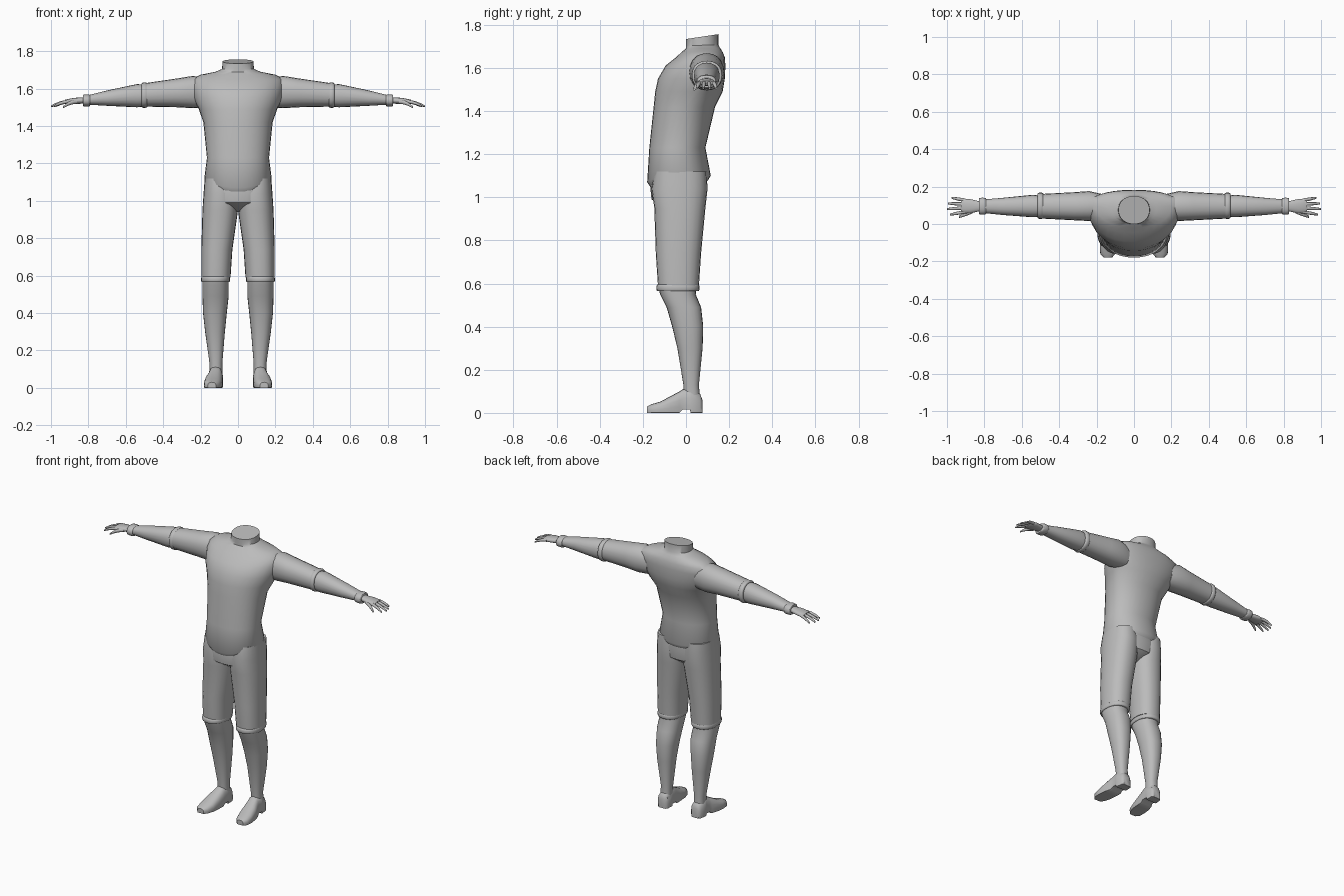
import bpy, bmesh, math
from mathutils import Vector

cube = bpy.data.objects.get("Cube")
if cube:
    bpy.data.objects.remove(cube, do_unlink=True)

grey = bpy.data.materials.new("plain grey")
grey.use_nodes = True
grey.diffuse_color = (.5, .5, .5, 1)
grey.node_tree.nodes["Principled BSDF"].inputs["Base Color"].default_value = grey.diffuse_color


def oval(count, power):
    """Yield the points of a unit superellipse."""
    for step in range(count):
        turn = math.tau * step / count
        cosine, sine = math.cos(turn), math.sin(turn)
        yield (math.copysign(abs(cosine) ** (2 / power), cosine),
               math.copysign(abs(sine) ** (2 / power), sine))


def loft(name, rings, mirror=True):
    """Skin a list of equal point rings and cap both ends."""
    bm = bmesh.new()
    loops = [[bm.verts.new(point) for point in ring] for ring in rings]
    for lower, upper in zip(loops, loops[1:]):
        for i in range(len(lower)):
            bm.faces.new((lower[i - 1], lower[i], upper[i], upper[i - 1]))
    bm.faces.new(loops[0])
    bm.faces.new(loops[-1])
    bmesh.ops.recalc_face_normals(bm, faces=bm.faces)
    mesh = bpy.data.meshes.new(name)
    bm.to_mesh(mesh)
    bm.free()
    mesh.materials.append(grey)
    obj = bpy.data.objects.new(name, mesh)
    bpy.context.collection.objects.link(obj)
    bpy.ops.object.select_all(action='DESELECT')
    obj.select_set(True)
    bpy.context.view_layer.objects.active = obj
    bpy.ops.object.shade_smooth_by_angle(angle=math.radians(45))
    if mirror:
        obj.modifiers.new("Mirror", 'MIRROR').use_mirror_merge = False


def upright_ring(z, left, right, front, back):
    """Level oval that fills the given width and depth."""
    middle = Vector(((left + right) / 2, (front + back) / 2, z))
    return [middle + Vector((a * (right - left) / 2, b * (back - front) / 2, 0))
            for a, b in oval(24, 2.3)]


def arm_ring(x, front, back, low, high):
    """Oval across the arm that fills the given depth and height."""
    middle = Vector((x, (front + back) / 2, (low + high) / 2))
    return [middle + Vector((0, a * (back - front) / 2, b * (high - low) / 2))
            for a, b in oval(20, 2.2)]


def rolled_band(name, ring, along, swell):
    """Rounded cuff that swells around a ring."""
    middle = sum(ring, Vector()) / len(ring)
    rings = []
    for step in range(9):
        turn = math.pi * step / 8
        size = 1 - swell + 2 * swell * math.sin(turn)
        rings.append([middle + (point - middle) * size + along * math.cos(turn)
                      for point in ring])
    loft(name, rings)


def torso_ring(z, width, front, back, lean=.5):
    """Level ring whose widest line lies at a share of its depth."""
    middle = front + (back - front) * lean
    hem = max(0, 1.22 - z)       # the hem hangs lower at the front
    collar = max(0, z - 1.7)     # the collar rises towards the back
    ring = []
    for a, b in oval(32, 2.15):
        reach = back - middle if b > 0 else middle - front
        drop = hem * b * b * (.2 if b > 0 else .5)
        ring.append(Vector((a * width, middle + b * reach, z - drop + collar * b / 4)))
    return ring


# Shirt body, shoulders and collar
loft("torso", [torso_ring(*key) for key in (
    (1.13, .15, -.13, .07),
    (1.1, .17, -.16, .1),
    (1.12, .18, -.18, .115),
    (1.23, .166, -.17, .09),
    (1.42, .185, -.15, .135, .53),
    (1.49, .21, -.143, .17, .6),
    (1.55, .24, -.13, .18, .68),
    (1.61, .25, -.095, .183, .68),
    (1.65, .246, -.045, .18, .66),
    (1.674, .2, -.02, .17, .6),
    (1.69, .12, 0, .16),
    (1.705, .085, 0, .15),
    (1.745, .083, 0, .15))], mirror=False)

# Trousers
loft("pelvis", [upright_ring(z, -half, half, front, back) for z, half, front, back in (
    (1.13, .16, -.15, .09),
    (1.05, .176, -.166, .098),
    (.99, .15, -.16, .09),
    (.94, .03, -.08, .02))], mirror=False)
loft("trouser_legs", [upright_ring(*key) for key in (
    (1.12, .01, .178, -.145, .095),
    (1.04, 0, .184, -.16, .1),
    (.95, 0, .19, -.147, .09),
    (.74, .03, .196, -.14, .07),
    (.59, .04, .196, -.13, .06))])

# Tall boots with a rolled rim
loft("boots", [upright_ring(*key) for key in (
    (.59, .05, .19, -.13, .05),
    (.55, .05, .19, -.12, .045),
    (.49, .05, .19, -.09, .07),
    (.4, .06, .187, -.064, .08),
    (.3, .07, .176, -.04, .077),
    (.13, .084, .152, -.012, .06),
    (.05, .084, .152, -.01, .066))])
rolled_band("boot_rims", upright_ring(.58, .045, .195, -.135, .06), Vector((0, 0, .015)), .03)


def shoe_ring(y, x, half, top):
    """Upright oval cut flat at the sole, raised under the arch."""
    sole = .015 if abs(y) < .02 else 0
    return [Vector((x + a * half, y, max(sole, top * (.3 + .7 * b))))
            for a, b in oval(20, 2.6)]


# Shoes, heel to toe
loft("shoes", [shoe_ring(*key) for key in (
    (.076, .118, .025, .06),
    (.065, .118, .036, .09),
    (.021, .12, .04, .118),
    (.019, .12, .04, .118),
    (-.015, .12, .04, .11),
    (-.03, .123, .042, .1),
    (-.07, .13, .048, .078),
    (-.12, .135, .048, .052),
    (-.16, .14, .04, .04),
    (-.18, .14, .022, .03))])

# Sleeves with a cuff above the elbow and a band at the wrist
loft("upper_sleeves", [arm_ring(*key) for key in (
    (.17, .03, .16, 1.5, 1.655),
    (.24, .016, .176, 1.495, 1.668),
    (.32, .02, .17, 1.5, 1.655),
    (.51, .03, .16, 1.504, 1.627))])
rolled_band("sleeve_cuffs", arm_ring(.5, .03, .165, 1.5, 1.63), Vector((.015, 0, 0)), .05)
loft("lower_sleeves", [arm_ring(*key) for key in (
    (.49, .04, .15, 1.505, 1.62),
    (.54, .036, .156, 1.5, 1.624),
    (.7, .048, .14, 1.508, 1.59),
    (.82, .06, .13, 1.515, 1.56))])
rolled_band("wrist_bands", arm_ring(.81, .052, .138, 1.506, 1.567), Vector((.02, 0, 0)), .06)

# Palms
loft("palms", [arm_ring(*key) for key in (
    (.82, .07, .12, 1.52, 1.554),
    (.88, .056, .134, 1.517, 1.55),
    (.915, .058, .134, 1.516, 1.543),
    (.925, .066, .128, 1.52, 1.54))])


def digit(name, root, tip, radius):
    """Tapering digit that droops towards its tip."""
    rings = []
    for step in range(6):
        share = step / 5
        middle = root.lerp(tip, share)
        middle.z = root.z + (tip.z - root.z) * share ** 2
        size = radius * (1 - share ** 3 / 2)
        rings.append([middle + Vector((0, a, b)) * size for a, b in oval(10, 2)])
    loft(name, rings)


# Four spread fingers and a thumb
for place, (label, tip) in enumerate((("index", .985), ("middle", 1), ("ring", .995), ("little", .975))):
    digit(label + "_fingers", Vector((.9, .066 + place * .02, 1.53)),
          Vector((tip, .05 + place * .03, 1.505)), .0095)
digit("thumbs", Vector((.86, .07, 1.53)), Vector((.935, .038, 1.5)), .0115)
